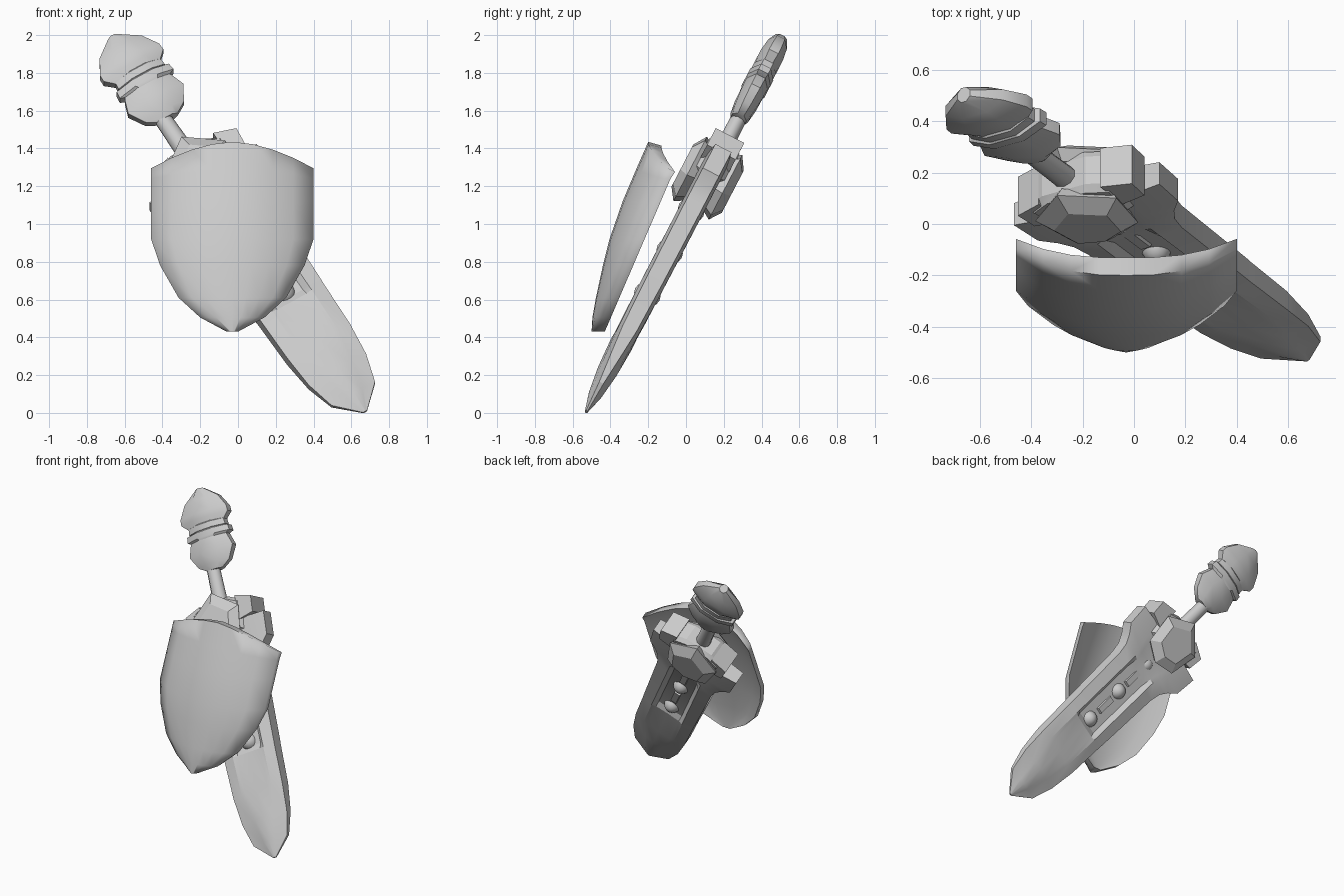
import bpy, bmesh, math
from mathutils import Vector

if "Cube" in bpy.data.objects:
    bpy.data.objects.remove(bpy.data.objects["Cube"])

mat = bpy.data.materials.new("light grey")
mat.diffuse_color = (0.6, 0.6, 0.6, 1)
mat.use_nodes = True
mat.node_tree.nodes["Principled BSDF"].inputs["Base Color"].default_value = mat.diffuse_color

# Sword frame: U runs from tip to pommel, T across the blade, N out of its front
BASE = Vector((0.673, -0.528, 0.006))
U = Vector((-0.523, 0.394, 0.757))
T = Vector((0.853, 0.241, 0.464))
N = Vector((0, -0.889, 0.462))


def place(u, t, n):
    return BASE + U * u + T * t + N * n


def finish(name, bm, angle=30):
    bmesh.ops.recalc_face_normals(bm, faces=bm.faces)
    me = bpy.data.meshes.new(name)
    bm.to_mesh(me)
    bm.free()
    ob = bpy.data.objects.new(name, me)
    bpy.context.collection.objects.link(ob)
    me.materials.append(mat)
    bpy.context.view_layer.objects.active = ob
    ob.select_set(True)
    bpy.ops.object.shade_smooth_by_angle(angle=math.radians(angle))
    ob.select_set(False)
    return ob


def loft(name, rings, angle=30):
    """Skin a list of point rings and cap both ends."""
    bm = bmesh.new()
    vs = [[bm.verts.new(p) for p in r] for r in rings]
    k = len(vs[0])
    for a, b in zip(vs, vs[1:]):
        for i in range(k):
            bm.faces.new((a[i], a[(i + 1) % k], b[(i + 1) % k], b[i]))
    bm.faces.new(vs[0])
    bm.faces.new(vs[-1])
    return finish(name, bm, angle)


def along(name, rows, sides=8, angle=30, centre=0.0, turn=0.5):
    """Oval or faceted body along the sword: rows of (u, half width, half depth)."""
    rings = []
    for u, ht, hn in rows:
        ring = []
        for i in range(sides):
            a = 2 * math.pi * (i + turn) / sides
            ring.append(place(u, centre + ht * math.cos(a), hn * math.sin(a)))
        rings.append(ring)
    return loft(name, rings, angle)


def slab(name, outline, layers):
    """Stack scaled copies of a (u, t) outline: layers of (n, scale)."""
    cu = sum(p[0] for p in outline) / len(outline)
    ct = sum(p[1] for p in outline) / len(outline)
    loft(name, [[place(cu + (u - cu) * s, ct + (t - ct) * s, n) for u, t in outline]
                for n, s in layers], 25)


# Blade: rows of u, half width, half edge, channel half width, shoulder, floor, centre ridge
blade_rows = [
    (0.00, .012, .004, .006, .006, .007, .008),
    (0.12, .135, .012, .060, .024, .030, .036),
    (0.28, .178, .026, .090, .040, .046, .054),
    (0.47, .195, .040, .120, .056, .058, .062),
    (0.74, .200, .044, .122, .062, .052, .050),
    (0.78, .202, .045, .122, .062, .030, .030),
    (1.28, .215, .048, .122, .064, .030, .030),
    (1.36, .230, .048, .122, .064, .055, .058),
    (1.42, .265, .048, .140, .064, .060, .060),
    (1.48, .320, .048, .160, .064, .060, .060),
    (1.64, .332, .048, .160, .064, .060, .060)]
rings = []
for u, h, e, k, m, f, c in blade_rows:
    half = [(h, e), (k, m), (k * .75, f), (0, c), (-k * .75, f), (-k, m), (-h, e)]
    section = half + [(-t, -n) for t, n in half]
    rings.append([place(u, t, n) for t, n in section])
loft("blade", rings, 20)

# Low round studs in the blade channel, showing on both faces
for i, u in enumerate((0.82, 1.12, 1.41)):
    bm = bmesh.new()
    bmesh.ops.create_uvsphere(bm, u_segments=14, v_segments=8, radius=1)
    for v in bm.verts:
        x, y, z = v.co
        v.co = place(u + x * .062, y * .062, z * .072)
    finish("blade_stud_%d" % (i + 1), bm, 40)

# Thin raised bars between the studs
for i, (a, b) in enumerate(((.90, 1.05), (1.19, 1.34))):
    for side in (-1, 1):
        slab("channel_bar_%d" % i, [(a, -.025), (b, -.025), (b, .025), (a, .025)],
             [(side * .02, 1), (side * .045, .85)])

# Guard core and its two end blocks
slab("guard_core", [(1.56, -.17), (1.76, -.20), (1.81, -.10), (1.81, .10),
                    (1.76, .20), (1.56, .17)], [(-.09, .85), (-.06, 1), (.06, 1), (.09, .85)])
for side in (-1, 1):
    shift = .02
    pts = [(1.63, .14), (1.65, .25), (1.76, .26), (1.80, .14)]
    slab("guard_block", [(u, t * side + shift) for u, t in pts],
         [(-.085, 1), (.085, 1)])

# Domed plates on the front and back of the guard, pointed toward the grip
plate = [(1.44, 0), (1.50, .15), (1.72, .185), (1.86, 0), (1.72, -.185), (1.50, -.15)]
for side, name in ((1, "front_guard_plate"), (-1, "back_guard_plate")):
    slab(name, plate, [(side * .06, .85), (side * .105, 1), (side * .15, .65)])

# Grip
along("grip", [(1.78, .052, .045), (2.08, .046, .042)], 10, 50)

# Flared knob, stacked rings and pointed pommel, all flattened
along("grip_knob", [(2.03, .06, .045), (2.07, .13, .056), (2.16, .185, .066),
                    (2.24, .155, .068), (2.31, .11, .06)], 8, 35, .025)
along("pommel_ring_lower", [(2.24, .13, .065), (2.26, .18, .074), (2.30, .175, .074),
                            (2.31, .13, .065)], 8, 25, .03)
along("pommel_ring_upper", [(2.30, .12, .06), (2.31, .155, .070), (2.35, .15, .070),
                            (2.36, .12, .06)], 8, 25, .03)
along("pommel", [(2.32, .12, .055), (2.39, .200, .070), (2.43, .198, .070),
                 (2.52, .142, .060), (2.60, .030, .034)], 8, 35, .028)


# Shield: curved heater shape, columns across by rows down
def interp(x, table):
    for (a, fa), (b, fb) in zip(table, table[1:]):
        if a >= x >= b:
            return fa + (fb - fa) * (a - x) / (a - b)
    return table[-1][1]


WIDTH = [(1.5, .43), (.92, .43), (.78, .382), (.61, .285), (.505, .17), (.43, .03)]
FRONT = [(1.5, -.17), (1.435, -.20), (1.15, -.325), (.92, -.405), (.76, -.445),
         (.62, -.475), (.51, -.495), (.43, -.50)]
cols = [-1, -.75, -.5, -.25, 0, .25, .5, .75, 1]
rows = [1.435, 1.29, 1.12, .92, .78, .61, .505, .43]
bm = bmesh.new()
layers = []
for back in (0, 1):
    grid = []
    for r, z0 in enumerate(rows):
        line = []
        for c in cols:
            drop = .14 * abs(c) ** 1.75 * (1, .35, 0, 0, 0, 0, 0, 0)[r]
            z = z0 - drop
            edge = -.43 + (z - .43) * .43 - .04
            mid = interp(z, FRONT)
            y = mid + (edge - mid) * abs(c) ** 2.2 + back * (.07 - .03 * c * c)
            z -= back * .02 * (r == 0)
            line.append(bm.verts.new((-.03 + c * interp(z, WIDTH), y, z)))
        grid.append(line)
    for a, b in zip(grid, grid[1:]):
        for i in range(len(cols) - 1):
            bm.faces.new((a[i], a[i + 1], b[i + 1], b[i]))
    layers.append(grid)
rim = []
for g in layers:
    rim.append(g[0] + [l[-1] for l in g[1:]] + g[-1][-2::-1] + [l[0] for l in g[-2:0:-1]])
for i in range(len(rim[0])):
    j = (i + 1) % len(rim[0])
    bm.faces.new((rim[0][i], rim[0][j], rim[1][j], rim[1][i]))
finish("shield", bm, 80)
